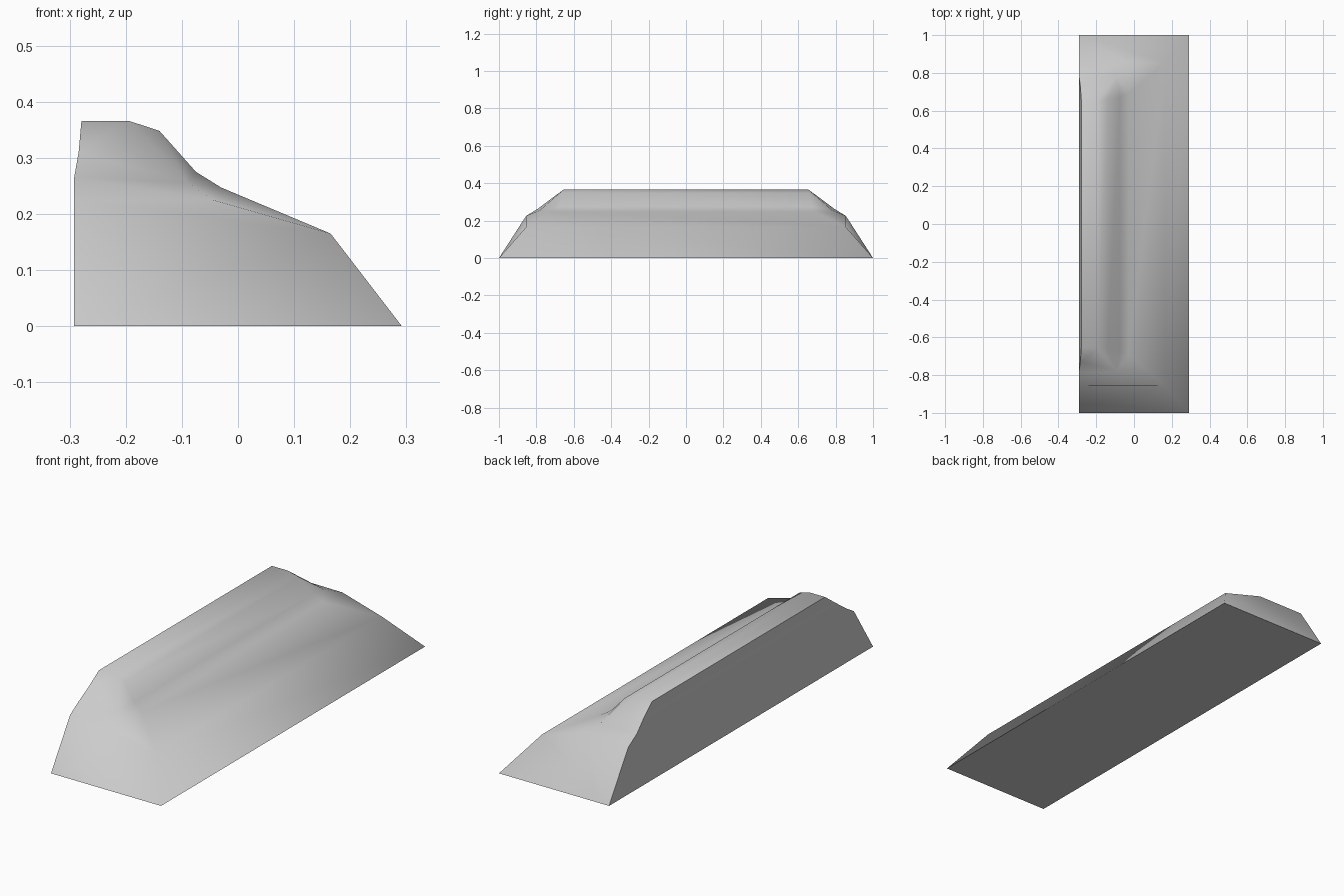
import bpy, bmesh, math

if "Cube" in bpy.data.objects:
    bpy.data.objects.remove(bpy.data.objects["Cube"])

# Points of one end (y > 0); the other end mirrors them
P = {
    'toe':    (0.292, 1.0, 0.0),
    'nose':   (0.165, 0.855, 0.165),
    'cove1':  (-0.03, 0.69, 0.247),
    'cove2':  (-0.075, 0.675, 0.275),
    'crown1': (-0.14, 0.66, 0.348),
    'crown2': (-0.195, 0.655, 0.366),
    'top':    (-0.279, 0.655, 0.366),
    'lip':    (-0.284, 0.73, 0.31),
    'back3':  (-0.292, 0.79, 0.265),
    'back2':  (-0.292, 0.855, 0.225),
    'heel':   (-0.292, 1.0, 0.0),
    'end1':   (-0.045, 0.855, 0.225),   # lower shoulder of the end
    'end2':   (-0.09, 0.78, 0.256),     # foot of the upper step
}
# Closed profile that runs the full length
RAIL = ['toe', 'nose', 'cove1', 'cove2', 'crown1', 'crown2', 'top',
        'lip', 'back3', 'back2', 'heel']
# Faces closing each end
CAPS = [
    ['toe', 'nose', 'end1', 'back2', 'heel'],
    ['end1', 'end2', 'back3', 'back2'],
    ['nose', 'cove1', 'end1'],
    ['cove1', 'cove2', 'end2', 'end1'],
    ['end2', 'cove2', 'crown1'],
    ['end2', 'crown1', 'crown2'],
    ['end2', 'crown2', 'lip', 'back3'],
    ['crown2', 'top', 'lip'],
]

bm = bmesh.new()
ends = [{n: bm.verts.new((x, s * y, z)) for n, (x, y, z) in P.items()}
        for s in (1, -1)]

# Long strips between the two ends
for a, b in zip(RAIL, RAIL[1:] + RAIL[:1]):
    bm.faces.new([ends[0][a], ends[0][b], ends[1][b], ends[1][a]])

# Sloped, stepped end caps
for e in ends:
    for f in CAPS:
        bm.faces.new([e[n] for n in f])

bmesh.ops.recalc_face_normals(bm, faces=bm.faces)
mesh = bpy.data.meshes.new("stepped_block")
bm.to_mesh(mesh)
bm.free()
block = bpy.data.objects.new("stepped_block", mesh)
bpy.context.collection.objects.link(block)

# Smooth weathered top, crisp back and base
bpy.context.view_layer.objects.active = block
block.select_set(True)
bpy.ops.object.shade_smooth_by_angle(angle=math.radians(75))
